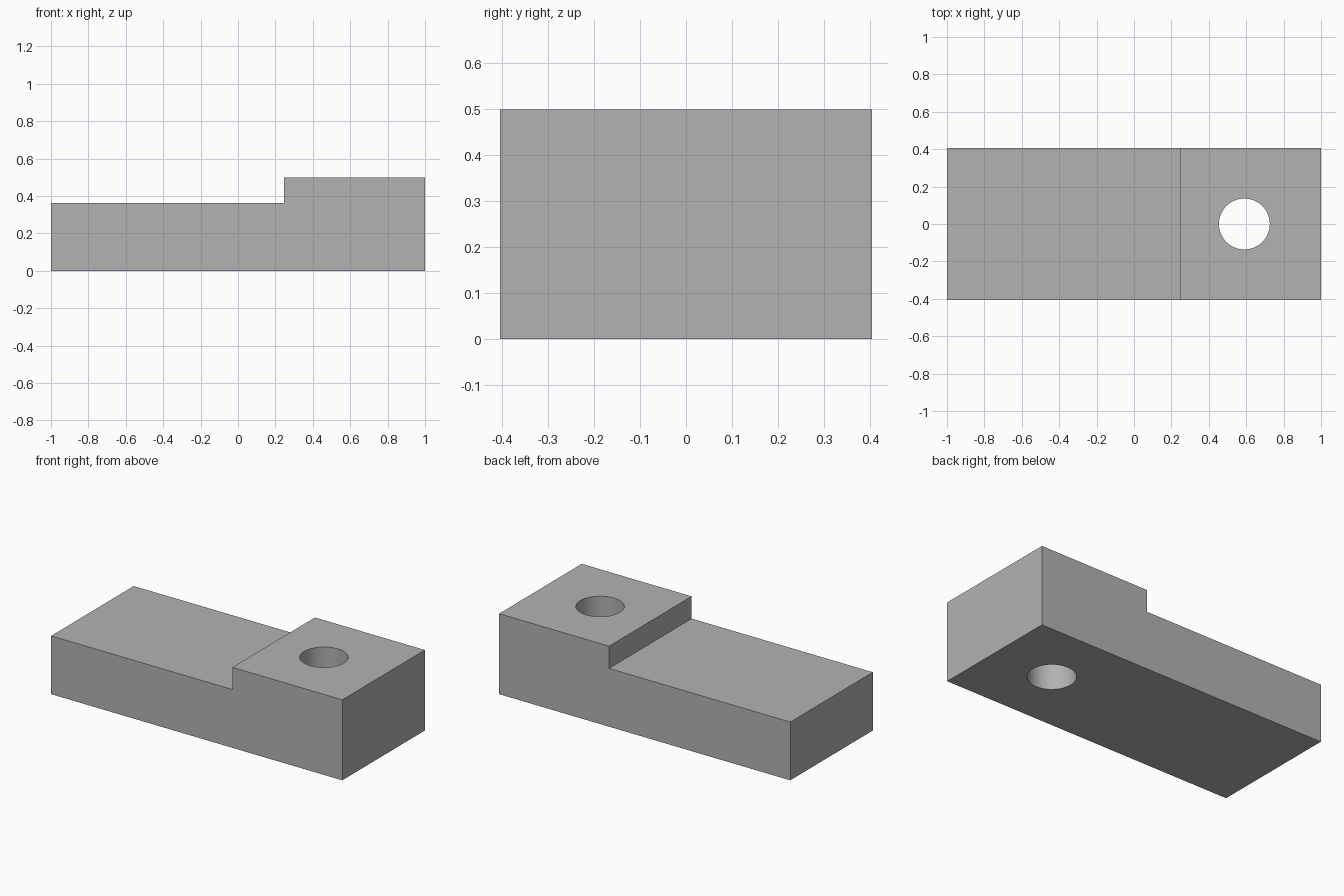
import bpy
import bmesh
from mathutils import Matrix

cube = bpy.data.objects.get("Cube")
if cube:
    bpy.data.objects.remove(cube, do_unlink=True)

HALF_DEPTH = 0.405
HOLE_X, HOLE_RADIUS = 0.59, 0.136

grey = bpy.data.materials.new("plain grey")
grey.use_nodes = True
colour = (0.45, 0.45, 0.45, 1)
grey.diffuse_color = colour
grey.node_tree.nodes["Principled BSDF"].inputs["Base Color"].default_value = colour


def add_object(name, bm):
    bmesh.ops.recalc_face_normals(bm, faces=bm.faces)
    mesh = bpy.data.meshes.new(name)
    bm.to_mesh(mesh)
    bm.free()
    mesh.materials.append(grey)
    obj = bpy.data.objects.new(name, mesh)
    bpy.context.collection.objects.link(obj)
    return obj


# Stepped block: side profile extruded through the depth
profile = [(-1, 0), (1, 0), (1, 0.5), (0.245, 0.5), (0.245, 0.362), (-1, 0.362)]
bm = bmesh.new()
face = bm.faces.new([bm.verts.new((x, -HALF_DEPTH, z)) for x, z in profile])
extruded = bmesh.ops.extrude_face_region(bm, geom=[face])["geom"]
bmesh.ops.translate(bm, vec=(0, 2 * HALF_DEPTH, 0),
                    verts=[v for v in extruded if isinstance(v, bmesh.types.BMVert)])
block = add_object("stepped_block", bm)

# Round through-hole in the raised end
bm = bmesh.new()
bmesh.ops.create_cone(bm, cap_ends=True, segments=64, radius1=HOLE_RADIUS,
                      radius2=HOLE_RADIUS, depth=1,
                      matrix=Matrix.Translation((HOLE_X, 0, 0.25)))
cutter = add_object("hole_cutter", bm)
cutter.hide_render = True
cutter.hide_viewport = True

cut = block.modifiers.new("through_hole", 'BOOLEAN')
cut.operation = 'DIFFERENCE'
cut.solver = 'EXACT'
cut.object = cutter

# Apply the cut and discard the cutter
bpy.context.view_layer.objects.active = block
block.select_set(True)
bpy.ops.object.modifier_apply(modifier=cut.name)
bpy.data.objects.remove(cutter, do_unlink=True)
